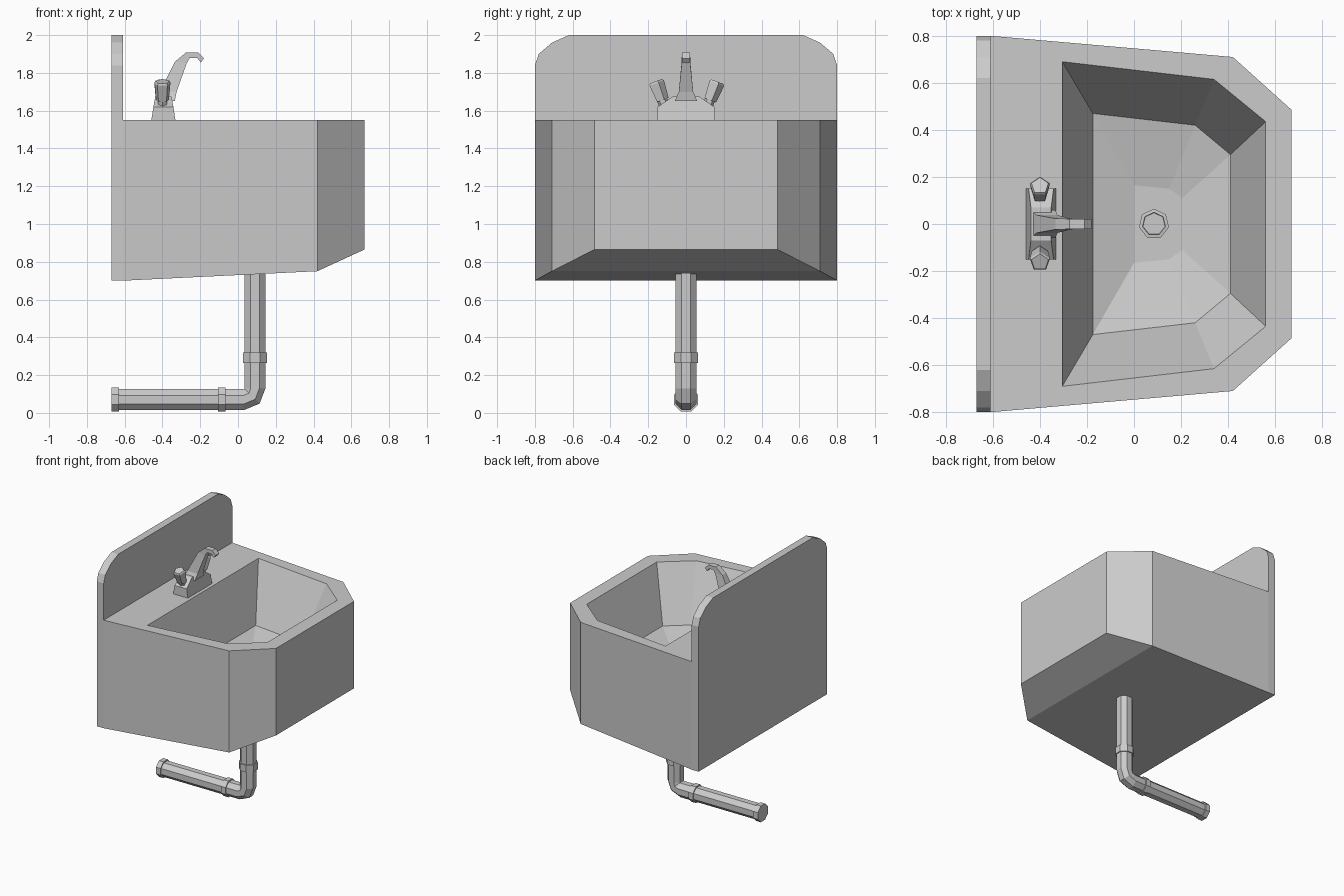
import bpy, bmesh
from math import sin, cos, pi
from mathutils import Vector

if "Cube" in bpy.data.objects:
    bpy.data.objects.remove(bpy.data.objects["Cube"])


def finish(name, bm):
    bmesh.ops.recalc_face_normals(bm, faces=bm.faces)
    me = bpy.data.meshes.new(name)
    bm.to_mesh(me)
    bm.free()
    ob = bpy.data.objects.new(name, me)
    bpy.context.collection.objects.link(ob)
    return ob


def loft(name, rings, start_faces=None, skip=()):
    """Join equal-sized rings into a capped skin; skip holds (ring, side) gaps."""
    bm = bmesh.new()
    vs = [[bm.verts.new(p) for p in r] for r in rings]
    n = len(rings[0])
    for i in range(len(vs) - 1):
        for j in range(n):
            if (i, j) not in skip:
                k = (j + 1) % n
                bm.faces.new((vs[i][j], vs[i][k], vs[i + 1][k], vs[i + 1][j]))
    for f in start_faces or [range(n)]:
        bm.faces.new([vs[0][j] for j in f])
    bm.faces.new(vs[-1])
    return finish(name, bm)


def mirrored(half, zs):
    """Ring of (x, y) half outline mirrored in y, one height per point."""
    pts = [(x, -y, z) for (x, y), z in zip(half, zs)]
    return pts + [(x, -y, z) for x, y, z in reversed(pts)]


def disc(center, axis, radius, n, turn=0.0):
    """Regular polygon ring around an axis lying in the xz or yz plane."""
    axis = Vector(axis).normalized()
    side = Vector((0, 1, 0)) if abs(axis.y) < 1e-6 else Vector((1, 0, 0))
    up = axis.cross(side)
    c = Vector(center)
    return [c + radius * (cos(turn + 2 * pi * i / n) * side
                          + sin(turn + 2 * pi * i / n) * up) for i in range(n)]


# Basin body: underside, outer wall, rim, bowl walls, sloping bowl floor
outer = [(-.61, .80), (.42, .71), (.67, .485)]
rings = [
    mirrored(outer, (.70, .75, .865)),
    mirrored(outer, [1.55] * 3),
    mirrored([(-.305, .69), (.34, .615), (.56, .435)], [1.55] * 3),
    mirrored([(-.175, .47), (.26, .42), (.41, .295)], [1.14] * 3),
    mirrored([(0, .165), (.15, .15), (.205, .11)], [1.08] * 3),
]
loft("basin", rings, [(0, 1, 4, 5), (1, 2, 3, 4)], skip={(0, 5)})

# Backsplash panel with clipped upper corners
half = [(.8, .7), (.8, 1.84), (.78, 1.90), (.71, 1.96), (.62, 2.0)]
prof = half + [(-y, z) for y, z in reversed(half)]
loft("backsplash", [[(x, y, z) for y, z in prof] for x in (-.67, -.61)])

# Drain ring in the bowl
D = (.085, 0)
loft("drain", [disc((*D, z), (0, 0, 1), r, 7) for z, r in
               ((1.07, .065), (1.09, .065), (1.092, .05), (1.084, .048))])

# Waste pipe: down from the basin, round the elbow, back to the wall
path = [((.09, 0, .74), (0, 0, -1)), ((.09, 0, .13), (0, 0, -1)),
        ((.075, 0, .088), (-.7, 0, -.7)), ((.03, 0, .07), (-1, 0, 0)),
        ((-.67, 0, .07), (-1, 0, 0))]
loft("waste_pipe", [disc(c, a, .06, 8, pi / 8) for c, a in path])

# Pipe collars
for name, a, b in (("upper_collar", (.09, 0, .32), (.09, 0, .265)),
                   ("lower_collar", (-.065, 0, .07), (-.105, 0, .07)),
                   ("wall_collar", (-.63, 0, .07), (-.67, 0, .07))):
    ax = Vector(b) - Vector(a)
    loft(name, [disc(p, ax, .069, 8, pi / 8) for p in (a, b)])

# Tap base: block with sloping shoulders
tap = [(.15, 1.54), (.15, 1.62), (.07, 1.675)]
lean = (0, .012, .022)
ring_back, ring_front = [], []
for ring, x, s in ((ring_back, -.46, 1), (ring_front, -.33, -1)):
    pts = [(x + s * l, y, z) for (y, z), l in zip(tap, lean)]
    ring += pts + [(px, -y, z) for px, y, z in reversed(pts)]
loft("tap_base", [ring_back, ring_front])

# Spout: sections given as back point, front point and half width
spout = [((-.44, 1.65), (-.335, 1.65), .06), ((-.415, 1.70), (-.325, 1.70), .038),
         ((-.333, 1.86), (-.272, 1.85), .023), ((-.275, 1.908), (-.255, 1.88), .022),
         ((-.21, 1.908), (-.217, 1.88), .022), ((-.18, 1.877), (-.197, 1.855), .022)]
loft("spout", [[(a[0], -w, a[1]), (b[0], -w, b[1]), (b[0], w, b[1]), (a[0], w, a[1])]
               for a, b, w in spout])

# Two tilted tap handles, each a stem and a five-sided knob
for side, s in (("left", -1), ("right", 1)):
    axis = Vector((0, s * .37, 1)).normalized()
    foot = Vector((-.40, s * .105, 1.60))
    for part, n, sections in (("stem", 6, ((0, .028), (.07, .028))),
                              ("handle", 5, ((.06, .036), (.155, .045), (.165, .038)))):
        loft(f"{side}_tap_{part}",
             [disc(foot + axis * h, axis, r, n, pi / 2) for h, r in sections])
